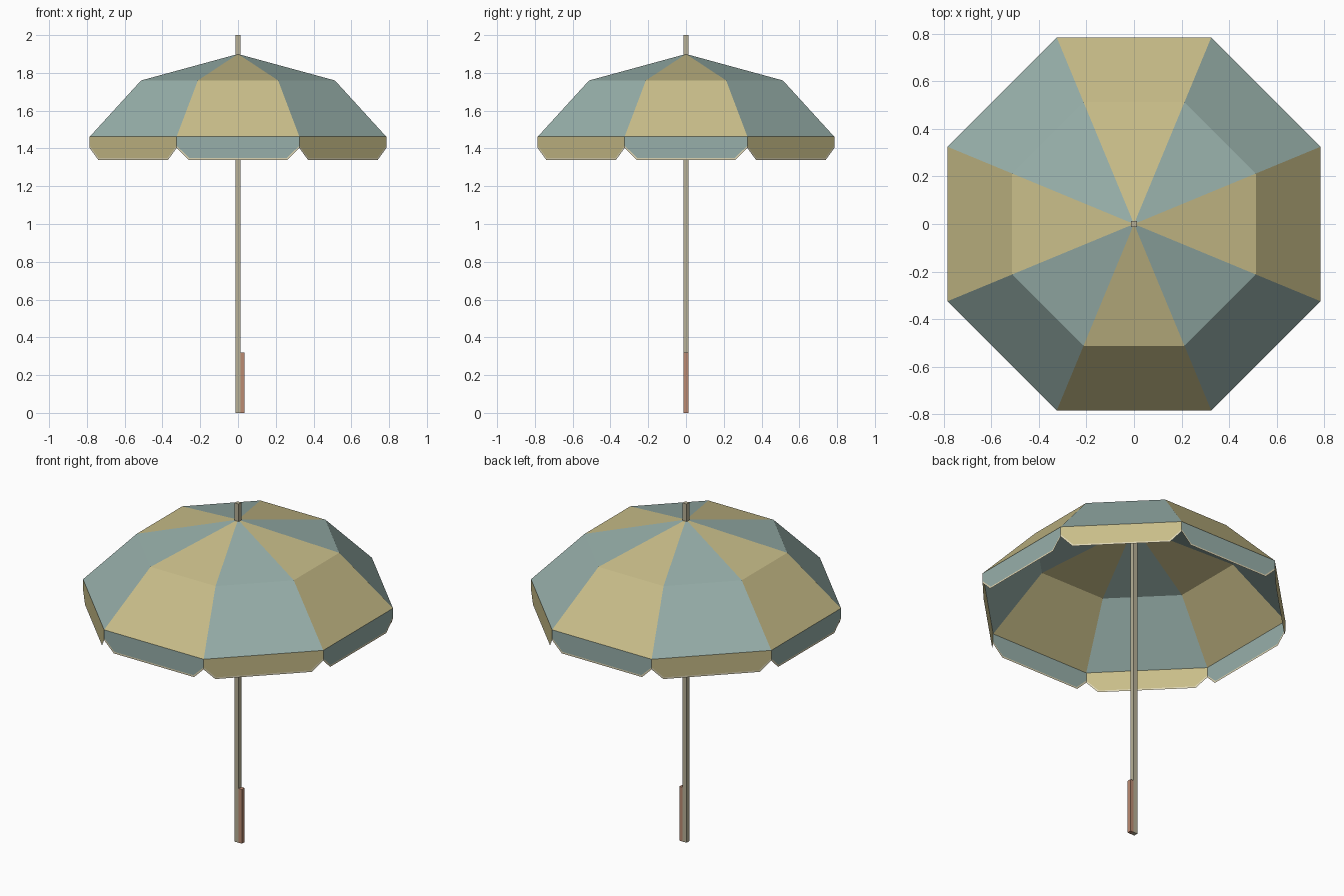
import bpy, bmesh, math
from mathutils import Vector

if "Cube" in bpy.data.objects:
    bpy.data.objects.remove(bpy.data.objects["Cube"])


def material(name, rgb):
    m = bpy.data.materials.new(name)
    m.diffuse_color = (*rgb, 1)
    m.use_nodes = True
    m.node_tree.nodes["Principled BSDF"].inputs["Base Color"].default_value = m.diffuse_color
    return m


sand = material("sand_yellow", (0.58, 0.51, 0.25))
teal = material("dusty_teal", (0.31, 0.43, 0.40))
pole_mat = material("pole_beige", (0.48, 0.44, 0.31))
wood = material("handle_brown", (0.50, 0.26, 0.17))
cream = material("cream_trim", (0.72, 0.66, 0.45))


def make_object(name, bm, mats):
    me = bpy.data.meshes.new(name)
    bm.to_mesh(me)
    bm.free()
    for m in mats:
        me.materials.append(m)
    ob = bpy.data.objects.new(name, me)
    bpy.context.collection.objects.link(ob)
    return ob


def side_point(k, u, r, z):
    """Point on side k of the octagon: u along the side, r outward, z up."""
    a = math.radians(45 * k)
    return Vector((r * math.cos(a) - u * math.sin(a),
                   r * math.sin(a) + u * math.cos(a), z))


def add_face(bm, k, pts, mat):
    f = bm.faces.new([bm.verts.new(side_point(k, *p)) for p in pts])
    f.material_index = mat


def box(name, x0, x1, y0, y1, z0, z1, mat):
    bm = bmesh.new()
    bmesh.ops.create_cube(bm, size=1)
    for v in bm.verts:
        v.co = Vector(((x0 + x1) / 2 + v.co.x * (x1 - x0),
                       (y0 + y1) / 2 + v.co.y * (y1 - y0),
                       (z0 + z1) / 2 + v.co.z * (z1 - z0)))
    make_object(name, bm, [mat])


T = math.tan(math.radians(22.5))
RIM, MID = 0.785, 0.513
ZR, ZM, ZA = 1.462, 1.76, 1.90

# Canopy: eight two-part panels in alternating colours
bm = bmesh.new()
for k in range(8):
    w, m = RIM * T, MID * T
    add_face(bm, k, [(-w, RIM, ZR), (w, RIM, ZR), (m, MID, ZM), (-m, MID, ZM)], k % 2)
    add_face(bm, k, [(-m, MID, ZM), (m, MID, ZM), (0, 0, ZA)], k % 2)
bmesh.ops.remove_doubles(bm, verts=bm.verts, dist=1e-4)
make_object("canopy", bm, [sand, teal])

# Valance: hanging flaps with clipped corners, in the opposite colour, with a pale hem
bm = bmesh.new()
for k in range(8):
    w = RIM * T
    outer = [(-w, 1.402), (-0.262, 1.34), (0.262, 1.34), (w, 1.402)]
    inner = [(-w, 1.414), (-0.258, 1.35), (0.258, 1.35), (w, 1.414)]
    outer = [(u, RIM, z) for u, z in outer]
    inner = [(u, RIM, z) for u, z in inner]
    add_face(bm, k, inner + [(w, RIM, ZR), (-w, RIM, ZR)], 1 - k % 2)
    for i in range(3):
        add_face(bm, k, [outer[i], outer[i + 1], inner[i + 1], inner[i]], 2)
bmesh.ops.remove_doubles(bm, verts=bm.verts, dist=1e-4)
make_object("valance", bm, [sand, teal, cream])

# Pole and the grip fixed to its side
box("pole", -0.013, 0.013, -0.013, 0.013, 0, 2, pole_mat)
box("handle", 0.011, 0.034, -0.0125, 0.0125, 0, 0.32, wood)
